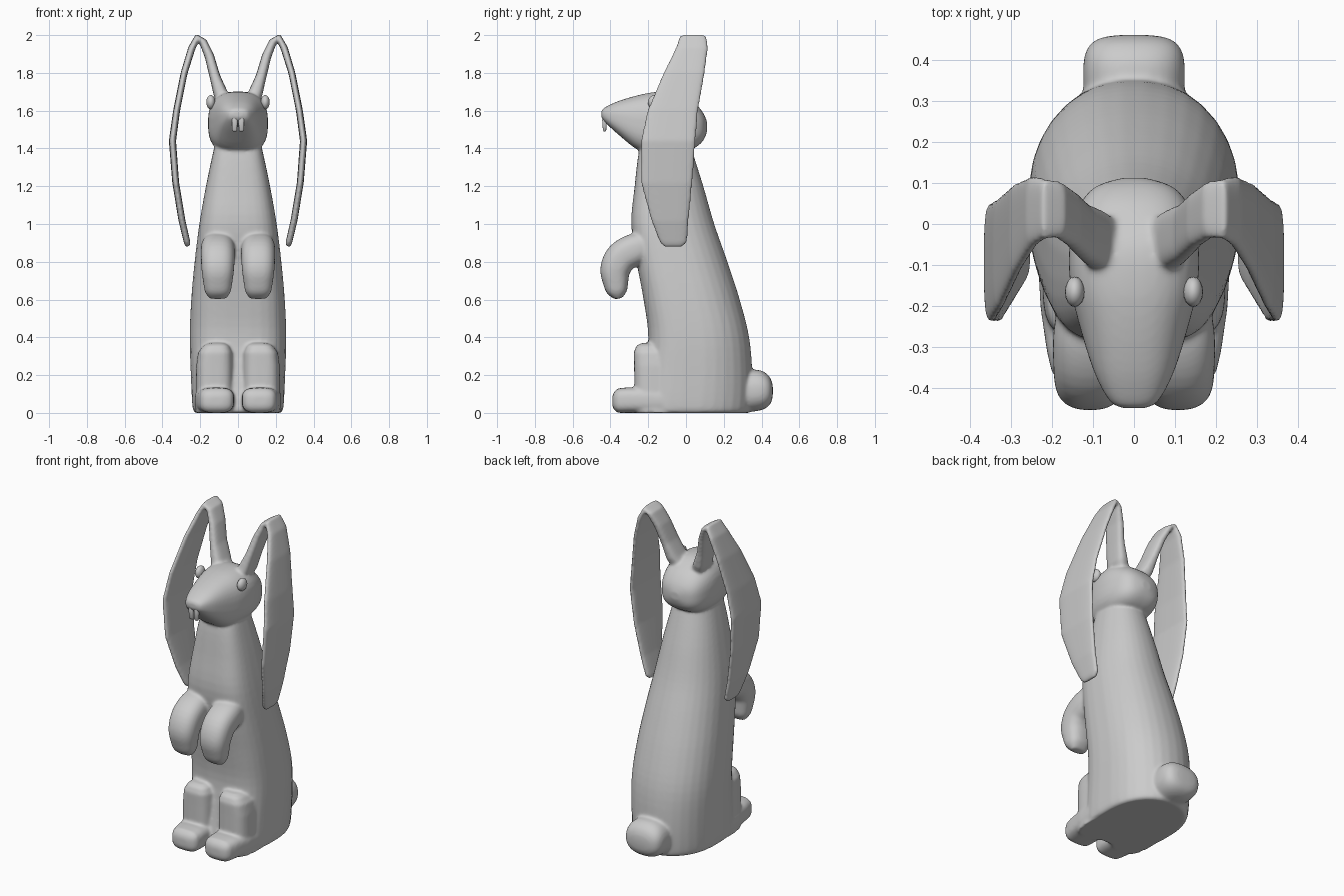
import bpy, bmesh, math
from mathutils import Vector

if "Cube" in bpy.data.objects:
    bpy.data.objects.remove(bpy.data.objects["Cube"])


def spline(rows, k=4):
    """Catmull-Rom interpolation of rows of numbers."""
    out = []
    for i in range(len(rows) - 1):
        p0, p1 = rows[max(i - 1, 0)], rows[i]
        p2, p3 = rows[i + 1], rows[min(i + 2, len(rows) - 1)]
        for j in range(k):
            t = j / k
            out.append([0.5 * (2 * b + (c - a) * t + (2 * a - 5 * b + 4 * c - d) * t * t
                               + (3 * b - a - 3 * c + d) * t ** 3)
                        for a, b, c, d in zip(p0, p1, p2, p3)])
    return out + [list(rows[-1])]


def loft(bm, frames, p=2.0, n=32, side=1, p_low=None):
    """Skin superellipse rings given as (centre, half axis, half axis).
    p_low is the exponent on the front or lower half."""
    rings = []
    for c, a, b in frames:
        ring = []
        for i in range(n):
            t = 2 * math.pi * (i + 0.5) / n
            e = 2 / (p_low if p_low and math.sin(t) < 0 else p)
            u, v = (math.copysign(abs(f) ** e, f) for f in (math.cos(t), math.sin(t)))
            q = c + a * u + b * v
            ring.append(bm.verts.new((q.x * side, q.y, q.z)))
        rings.append(ring)
    for r, s in zip(rings, rings[1:]):
        for i in range(n):
            j = (i + 1) % n
            bm.faces.new((r[i], r[j], s[j], s[i]))
    bm.faces.new(rings[0])
    bm.faces.new(rings[-1])


def upright(rows):
    """Rows: z, x low, x high, y front, y back."""
    return [(Vector(((a + b) / 2, (c + d) / 2, z)), Vector(((b - a) / 2, 0, 0)),
             Vector((0, (d - c) / 2, 0))) for z, a, b, c, d in rows]


def lengthwise(rows):
    """Rows: y, x low, x high, z low, z high."""
    return [(Vector(((a + b) / 2, y, (c + d) / 2)), Vector(((b - a) / 2, 0, 0)),
             Vector((0, 0, (d - c) / 2))) for y, a, b, c, d in rows]


def tangent(pts, i):
    return (pts[min(i + 1, len(pts) - 1)] - pts[max(i - 1, 0)]).normalized()


def finish(bm, name, angle=60):
    bmesh.ops.recalc_face_normals(bm, faces=bm.faces)
    me = bpy.data.meshes.new(name)
    bm.to_mesh(me)
    bm.free()
    ob = bpy.data.objects.new(name, me)
    bpy.context.collection.objects.link(ob)
    bpy.ops.object.select_all(action='DESELECT')
    ob.select_set(True)
    bpy.context.view_layer.objects.active = ob
    bpy.ops.object.shade_smooth_by_angle(angle=math.radians(angle))
    return ob


body = bmesh.new()

# Torso, tapering up to the neck, flatter in front
torso = [(0.00, .225, -.24, .33), (.03, .241, -.25, .348), (.2, .25, -.22, .352),
         (.4, .256, -.2, .335), (.6, .248, -.225, .285), (.8, .23, -.262, .22),
         (1.0, .205, -.29, .15), (1.2, .17, -.272, .092), (1.38, .132, -.25, .035),
         (1.45, .115, -.22, .01)]
loft(body, upright(spline([(z, -w, w, f, b) for z, w, f, b in torso])), 2.15, p_low=3.4)

# Head, from the nose to the back of the skull
head = [(-.448, .03, 1.565, 1.60), (-.43, .06, 1.54, 1.617), (-.36, .097, 1.475, 1.65),
        (-.25, .132, 1.39, 1.683), (-.15, .155, 1.378, 1.7), (-.05, .157, 1.378, 1.695),
        (.04, .135, 1.40, 1.645), (.09, .095, 1.44, 1.59), (.112, .03, 1.49, 1.54)]
loft(body, lengthwise(spline([(y, -w, w, a, b) for y, w, a, b in head])), 2.5, p_low=2.9)

# Tail
tail = [(.27, .12, .0, .225), (.38, .124, .01, .228), (.43, .112, .03, .205),
        (.453, .08, .06, .17), (.46, .03, .1, .135)]
loft(body, lengthwise(spline([(y, -w, w, a, b) for y, w, a, b in tail])), 2.4)

# Arm path: y, z, radius
arm = spline([(-.2, .89, .07), (-.27, .865, .085), (-.34, .825, .085), (-.374, .76, .08),
              (-.372, .69, .067), (-.364, .64, .053), (-.358, .605, .02)])
arm_pts = [Vector((.107, y, z)) for y, z, r in arm]
arm_frames = []
for i, (y, z, r) in enumerate(arm):
    t = tangent(arm_pts, i)
    arm_frames.append((arm_pts[i], Vector((.03 + r * .7, 0, 0)), Vector((0, -t.z, t.y)) * r))

# Long folded ears: x, z, y front, y back, half thickness
ear = [(.06, 1.63, -.1, .01, .04), (.092, 1.69, -.108, .035, .038),
       (.122, 1.78, -.085, .05, .028), (.152, 1.89, -.055, .08, .025),
       (.185, 1.965, -.035, .105, .021), (.213, 1.99, -.035, .11, .019),
       (.245, 1.93, -.055, .117, .019), (.285, 1.8, -.12, .1, .018),
       (.325, 1.6, -.205, .065, .018), (.347, 1.44, -.24, .051, .019),
       (.33, 1.22, -.24, .035, .018), (.297, 1.02, -.185, .015, .018),
       (.27, .905, -.14, .006, .017), (.264, .882, -.12, -.015, .014)]
ear_pts = [Vector((r[0], 0, r[1])) for r in ear]
ear_frames = []
for i, (x, z, f, b, h) in enumerate(ear):
    t = tangent(ear_pts, i)
    ear_frames.append((Vector((x, (f + b) / 2, z)), Vector((0, (b - f) / 2, 0)),
                       Vector((t.z, 0, -t.x)) * h))

for side in (-1, 1):
    # Thigh, widening back into the flank
    loft(body, upright([(.0, .022, .225, -.27, .02), (.25, .022, .222, -.275, .02),
                        (.32, .026, .212, -.277, .0), (.356, .045, .185, -.262, -.08),
                        (.37, .07, .155, -.235, -.12)]), 2.8, side=side, p_low=3.4)
    # Foot
    loft(body, lengthwise([(.0, .02, .238, .0, .13), (-.2, .02, .228, .0, .135),
                           (-.31, .02, .212, .0, .135), (-.36, .025, .2, .0, .13),
                           (-.38, .042, .185, .015, .112),
                           (-.39, .075, .155, .035, .09)]), 3.2, side=side)
    # Arm and ear
    loft(body, arm_frames, 2.5, side=side)
    loft(body, ear_frames, 3.0, side=side)

# Fuse all of these into one soft skin
ob = finish(body, "body")
rm = ob.modifiers.new("fuse", 'REMESH')
rm.mode = 'VOXEL'
rm.voxel_size = 0.008
rm.use_smooth_shade = True
sm = ob.modifiers.new("soften", 'SMOOTH')
sm.factor = 0.5
sm.iterations = 10

for side, label in ((-1, "left"), (1, "right")):
    # Eye
    bm = bmesh.new()
    bmesh.ops.create_uvsphere(bm, u_segments=16, v_segments=10, radius=1)
    bmesh.ops.scale(bm, vec=(.024, .037, .038), verts=bm.verts)
    bmesh.ops.translate(bm, vec=(.144 * side, -.165, 1.645), verts=bm.verts)
    finish(bm, "eye_" + label)

    # Front tooth
    bm = bmesh.new()
    loft(bm, upright([(1.49, .008, .026, -.436, -.426), (1.497, .004, .031, -.44, -.422),
                      (1.55, .003, .033, -.444, -.418), (1.572, .006, .03, -.44, -.41)]),
         3.5, 12, side)
    finish(bm, "tooth_" + label)
